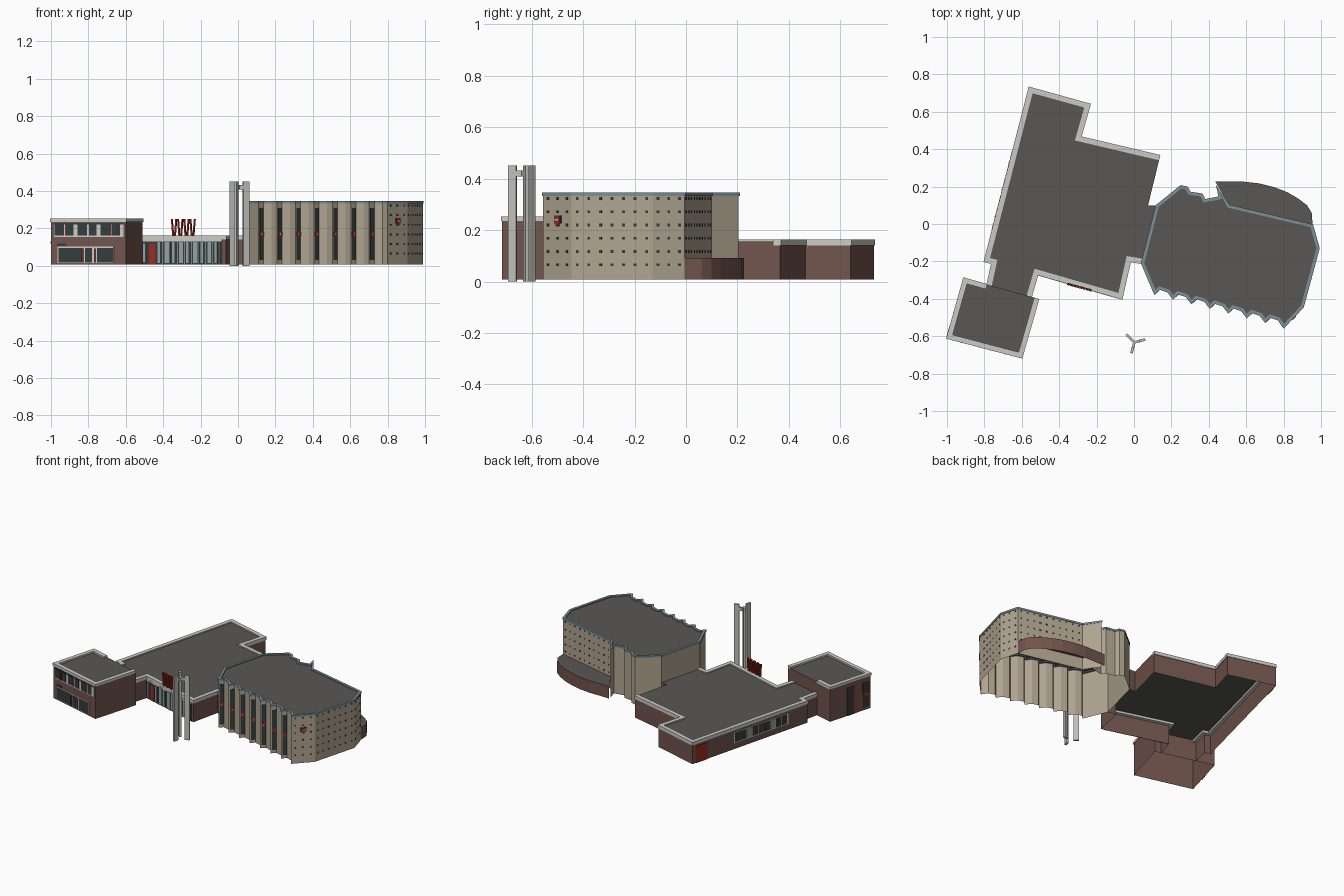
import bpy, bmesh, math
from mathutils import Vector

cube = bpy.data.objects.get("Cube")
if cube:
    bpy.data.objects.remove(cube, do_unlink=True)


def material(name, r, g, b):
    m = bpy.data.materials.new(name)
    m.use_nodes = True
    m.diffuse_color = (r, g, b, 1)
    m.node_tree.nodes["Principled BSDF"].inputs["Base Color"].default_value = (r, g, b, 1)
    return m


MATS = {
    "brick": material("brick", .17, .09, .075),
    "stone": material("tan stone", .43, .37, .275),
    "roof": material("dark roof", .1, .095, .092),
    "white": material("white trim", .6, .6, .55),
    "concrete": material("concrete", .52, .52, .48),
    "glass": material("dark glass", .035, .045, .048),
    "trim": material("blue grey trim", .2, .28, .3),
    "pane": material("pale pane", .28, .36, .36),
    "red": material("red paint", .33, .025, .015),
}
BASE = .008


def finish(name, bm, mats):
    mesh = bpy.data.meshes.new(name)
    bm.to_mesh(mesh)
    bm.free()
    for m in mats:
        mesh.materials.append(MATS[m])
    obj = bpy.data.objects.new(name, mesh)
    bpy.context.collection.objects.link(obj)
    return obj


def shell(name, outline, top, wall, cap="roof", skip=()):
    """Open-bottomed building: walls around a counter-clockwise outline and a flat roof."""
    bm = bmesh.new()
    low = [bm.verts.new((x, y, BASE)) for x, y in outline]
    high = [bm.verts.new((x, y, top)) for x, y in outline]
    n = len(outline)
    for i in range(n):
        if i not in skip:
            j = (i + 1) % n
            bm.faces.new((low[i], low[j], high[j], high[i]))
    bm.faces.new(high).material_index = 1
    return finish(name, bm, (wall, cap))


def coping(name, path, closed, z0, z1, inner, outer, mat):
    """Mitred band along a path; the building lies on its left."""
    pts = [Vector(p) for p in path]
    n = len(pts)
    bm = bmesh.new()
    rings = []
    for i, p in enumerate(pts):
        ends = []
        if closed or i > 0:
            ends.append((p - pts[i - 1]).normalized())
        if closed or i < n - 1:
            ends.append((pts[(i + 1) % n] - p).normalized())
        normals = [Vector((-d.y, d.x)) for d in ends]
        mid = sum(normals, Vector((0, 0))).normalized()
        mid /= max(mid.dot(normals[0]), .5)
        a, b = p - mid * outer, p + mid * inner
        rings.append([bm.verts.new((q.x, q.y, z)) for q, z in
                      ((a, z0), (a, z1), (b, z1), (b, z0))])
    for i in range(n if closed else n - 1):
        r, s = rings[i], rings[(i + 1) % n]
        for k in range(4):
            m = (k + 1) % 4
            bm.faces.new((r[k], s[k], s[m], r[m]))
    if not closed:
        bm.faces.new(rings[0])
        bm.faces.new(rings[-1][::-1])
    bmesh.ops.recalc_face_normals(bm, faces=bm.faces)
    return finish(name, bm, (mat,))


def plates(name, p, q, items):
    """Thin plates on wall p-q: (start, end, bottom, top, material, depth)."""
    p, q = Vector(p), Vector(q)
    d = (q - p).normalized()
    out = Vector((d.y, -d.x))
    bm = bmesh.new()
    names = list(dict.fromkeys(it[4] for it in items))
    for s0, s1, z0, z1, mat, depth in items:
        a, b = p.lerp(q, s0), p.lerp(q, s1)
        ring = ((a, z0), (b, z0), (b, z1), (a, z1))
        back = [bm.verts.new((v.x, v.y, z)) for v, z in ring]
        front = [bm.verts.new((v.x + out.x * depth, v.y + out.y * depth, z)) for v, z in ring]
        faces = [bm.faces.new(front)]
        for k in range(4):
            m = (k + 1) % 4
            faces.append(bm.faces.new((back[k], back[m], front[m], front[k])))
        for f in faces:
            f.material_index = names.index(mat)
    return finish(name, bm, names)


# Low brick wing
wing = [(-.56, .73), (-.80, -.20), (-.76, -.21), (-.785, -.325), (-.55, -.39), (-.515, -.27),
        (-.065, -.40), (-.02, -.20), (.04, -.21), (.12, .10), (.075, .10), (.14, .365),
        (-.285, .465), (-.235, .64)]
shell("low_wing", wing, .155, "brick", skip=(3, 8))
coping("low_wing_coping", wing[11:] + wing[:4], False, .14, .163, .025, .004, "white")
coping("entrance_coping", wing[4:9], False, .14, .163, .025, .004, "white")

# Glazed entrance front
glazing = [(0, .96, BASE, .14, "glass", .002), (0, .96, .13, .14, "white", .005),
           (.09, .165, BASE, .12, "red", .005)]
for i in range(9):
    s = .19 + i * .085
    glazing.append((s, s + (.05 if i % 2 else .03), .014, .128, "pane", .004))
    glazing.append((s + .06, s + .066, BASE, .13, "white", .005))
glazing.append((.02, .05, .02, .12, "pane", .004))
plates("entrance_glazing", wing[5], wing[6], glazing)

# Red roof screen over the entrance
for i in range(8):
    x = -.35 + i * .0165
    bpy.ops.mesh.primitive_cube_add(size=1, location=(x, -.322 - (x + .35) * .27, .205))
    post = bpy.context.object
    post.name = "roof_screen_post"
    post.scale = (.008, .012, .09)
    post.rotation_euler = (0, (.08 if i % 2 else -.08), math.radians(-15))
    post.data.materials.append(MATS["red"])

# Window ribbon and door on the long outer wall
ribbon = [(.36, .83, .05, .125, "white", .003), (.03, .13, BASE, .125, "red", .004)]
for i in range(9):
    s = .366 + i * .051
    ribbon.append((s, s + .044, .056, .119, "pane" if i % 4 == 2 else "glass", .005))
    if i % 3 == 1:
        ribbon.append((s + .016, s + .022, .056, .119, "red", .007))
plates("ribbon_windows", wing[0], wing[1], ribbon)

# Two-storey corner block
block = [(-.91, -.29), (-1, -.61), (-.60, -.715), (-.51, -.40)]
shell("corner_block", block, .24, "brick")
coping("corner_block_coping", [(-.785, -.325)] + block, False, .235, .252, .025, .004, "white")
front = [(.04, .97, .155, .228, "white", .002), (.04, .97, .222, .228, "glass", .003),
         (.09, .84, .014, .104, "white", .002), (.08, .2, .106, .118, "glass", .003)]
for i in range(6):
    s = .05 + i * .153
    front.append((s, s + (.1 if i % 2 else .125), .161, .22, "glass", .004))
for s0, s1 in ((.10, .42), (.46, .55), (.62, .83)):
    front.append((s0, s1, .018, .095, "glass", .004))
for s in (.19, .43, .58):
    z = .161 if s < .2 else .018
    front.append((s, s + .014, z, z + .075, "red", .006))
front.append((.78, .794, .161, .22, "red", .006))
plates("block_front_windows", block[1], block[2], front)
plates("block_side_windows", block[0], block[1], [
    (.42, .6, BASE, .2, "glass", .003), (.57, .6, BASE, .2, "red", .005),
    (.8, .97, .13, .2, "glass", .003), (.8, .97, .12, .13, "red", .005),
    (.82, .95, .03, .1, "glass", .003), (.82, .85, .03, .2, "red", .005)])

# Tall hall with a sawtooth front
BAYS = 7
tip = Vector((.11, -.375))
step = Vector((.0986, -.025))
teeth = []
for i in range(BAYS):
    t = tip + step * i
    teeth += [tuple(t), (t.x + .027, t.y + .026), (t.x + .07, t.y + .012)]
ends = [(.80, -.555), (.905, -.445), (.99, -.13), (.955, -.005), (.51, .10)]
rear = [(.44, .205), (.455, .145), (.38, .13), (.365, .16), (.30, .17), (.285, .197),
        (.25, .205), (.12, .10)]
hall = [(.04, -.21)] + teeth + ends + rear
shell("hall", hall, .338, "stone")
coping("hall_coping", hall, True, .333, .346, .014, .003, "trim")
for i in range(BAYS):
    plates("hall_window", teeth[3 * i], teeth[3 * i + 1], [
        (.2, .95, .03, .31, "glass", .002), (.2, .95, .158, .182, "red", .004),
        (.5, .62, .164, .176, "white", .005)])

# Grid of small square windows on the plain hall walls
for k in range(4):
    p, q = Vector(ends[k]), Vector(ends[k + 1])
    length = (q - p).length
    count = round(length / .045)
    half = .0055 / length
    holes = []
    for c in range(count):
        s = (c + .5) / count
        for r in range(6):
            z = .065 + r * .0515
            if k < 3 or z > .1:
                holes.append((s - half, s + half, z - .005, z + .005, "glass", .0015))
    plates("small_square_windows", p, q, holes)

# Red wall shield
plates("wall_shield", ends[0], ends[1], [
    (.4, .64, .226, .256, "glass", .004), (.43, .61, .23, .252, "red", .006),
    (.47, .57, .215, .23, "red", .006), (.45, .59, .238, .242, "white", .007)])

# Curved low annex behind the hall
annex = [(.955, -.005), (.95, .06), (.925, .10), (.88, .135), (.82, .17), (.75, .197),
         (.67, .217), (.59, .226), (.435, .226), (.51, .10)]
shell("rear_annex", annex, .092, "brick", skip=(8, 9))

# Three-finned tower joined near the top
centre = Vector((.002, -.633))
for angle in (15, 135, 255):
    a = math.radians(angle)
    d = Vector((math.cos(a), math.sin(a)))
    for name, r, size, z, h in (("tower_fin", .043, .034, .225, .45),
                                ("tower_brace", .014, .03, .42, .022)):
        c = centre + d * r
        bpy.ops.mesh.primitive_cube_add(size=1, location=(c.x, c.y, z))
        fin = bpy.context.object
        fin.name = name
        fin.scale = (size, .014, h)
        fin.rotation_euler = (0, 0, a)
        fin.data.materials.append(MATS["concrete"])
